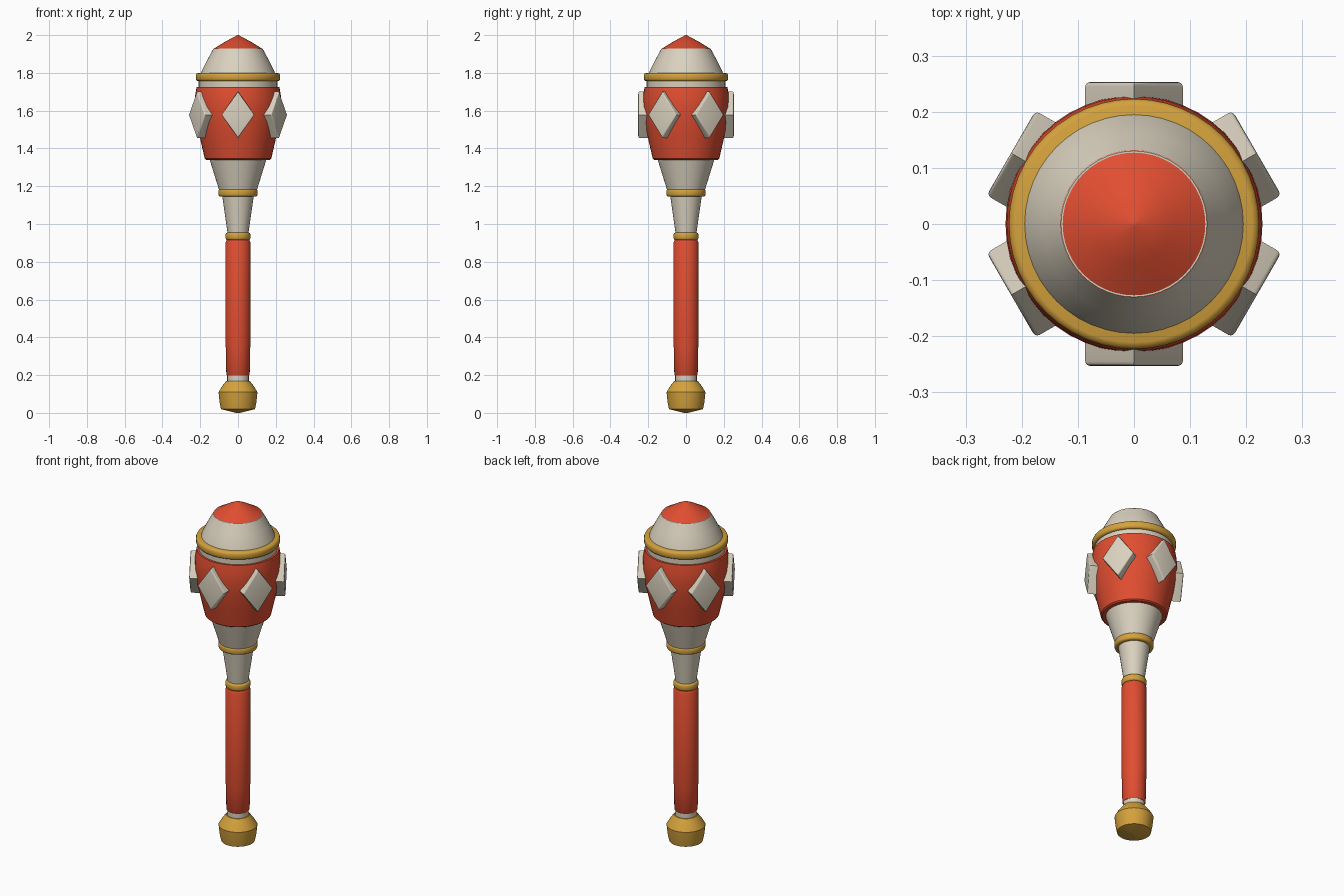
import bpy, bmesh, math
from mathutils import Matrix, Vector

cube = bpy.data.objects.get("Cube")
if cube:
    bpy.data.objects.remove(cube, do_unlink=True)


def material(name, rgb):
    m = bpy.data.materials.new(name)
    m.use_nodes = True
    m.diffuse_color = (*rgb, 1)
    m.node_tree.nodes["Principled BSDF"].inputs["Base Color"].default_value = (*rgb, 1)
    return m


RED = material("warm red", (0.75, 0.075, 0.03))
CREAM = material("cream", (0.70, 0.64, 0.52))
GOLD = material("gold", (0.66, 0.36, 0.045))


def finish(name, bm, mat, angle=35):
    bmesh.ops.recalc_face_normals(bm, faces=bm.faces)
    mesh = bpy.data.meshes.new(name)
    bm.to_mesh(mesh)
    bm.free()
    mesh.materials.append(mat)
    ob = bpy.data.objects.new(name, mesh)
    bpy.context.collection.objects.link(ob)
    bpy.ops.object.select_all(action='DESELECT')
    ob.select_set(True)
    bpy.context.view_layer.objects.active = ob
    bpy.ops.object.shade_smooth_by_angle(angle=math.radians(angle))
    return ob


def lathe(name, profile, mat, sides=48, angle=35):
    """Turn (radius, height) points around z, closing both ends on the axis."""
    pts = [(0, profile[0][1])] + profile + [(0, profile[-1][1])]
    bm = bmesh.new()
    verts = [bm.verts.new((r, 0, z)) for r, z in pts]
    edges = [bm.edges.new(pair) for pair in zip(verts, verts[1:])]
    bmesh.ops.spin(bm, geom=verts + edges, cent=(0, 0, 0), axis=(0, 0, 1),
                   angle=math.tau, steps=sides, use_duplicate=False)
    bmesh.ops.remove_doubles(bm, verts=bm.verts, dist=1e-5)
    return finish(name, bm, mat, angle)


def band(name, radius, low, high, mat, soft=0.01):
    """A ring-shaped collar with rounded rims."""
    k = soft * 0.3
    lathe(name, [(radius - soft, low), (radius - k, low + k), (radius, low + soft),
                 (radius, high - soft), (radius - k, high - k), (radius - soft, high)], mat, angle=50)


# Pommel and handle
lathe("pommel", [(0.01, 0.0), (0.09, 0.02), (0.098, 0.06), (0.103, 0.11),
                 (0.085, 0.14), (0.062, 0.17)], GOLD)
lathe("lower_collar", [(0.057, 0.16), (0.057, 0.21)], CREAM)
lathe("grip", [(0.058, 0.197), (0.062, 0.203), (0.064, 0.34), (0.067, 0.36),
               (0.067, 0.90), (0.06, 0.915)], RED)
band("grip_ring", 0.066, 0.915, 0.955, GOLD)

# Flared neck
lathe("neck", [(0.052, 0.93), (0.085, 1.16)], CREAM)
band("neck_ring", 0.104, 1.145, 1.185, GOLD)
lathe("lower_head", [(0.097, 1.17), (0.153, 1.35)], CREAM)

# Head
lathe("head_body", [(0.168, 1.34), (0.176, 1.346), (0.20, 1.45), (0.22, 1.54),
                    (0.229, 1.62), (0.227, 1.68), (0.219, 1.725)], RED)
lathe("upper_collar", [(0.208, 1.71), (0.208, 1.77)], CREAM)
band("head_ring", 0.223, 1.756, 1.80, GOLD, 0.012)
lathe("dome", [(0.198, 1.79), (0.19, 1.815), (0.162, 1.87), (0.13, 1.929)], CREAM)
lathe("tip", [(0.132, 1.926), (0.07, 1.964), (0.003, 2.0)], RED)

# Six raised lozenges around the head
for i in range(6):
    bm = bmesh.new()
    shape = [(0.087, 0), (0, 0.124), (-0.087, 0), (0, -0.124)]
    face = bm.faces.new([bm.verts.new((x, -0.19, z)) for x, z in shape])
    front = bmesh.ops.extrude_face_region(bm, geom=[face])["geom"]
    moved = [v for v in front if isinstance(v, bmesh.types.BMVert)]
    bmesh.ops.translate(bm, vec=Vector((0, -0.063, 0)), verts=moved)
    rim = [e for e in bm.edges if all(v in moved for v in e.verts)]
    bmesh.ops.bevel(bm, geom=rim, offset=0.008, segments=3, profile=0.5, affect='EDGES')
    turn = Matrix.Rotation(i * math.tau / 6, 4, 'Z')
    bm.transform(turn @ Matrix.Translation((0, 0, 1.578)))
    finish(f"lozenge_{i + 1}", bm, CREAM)
